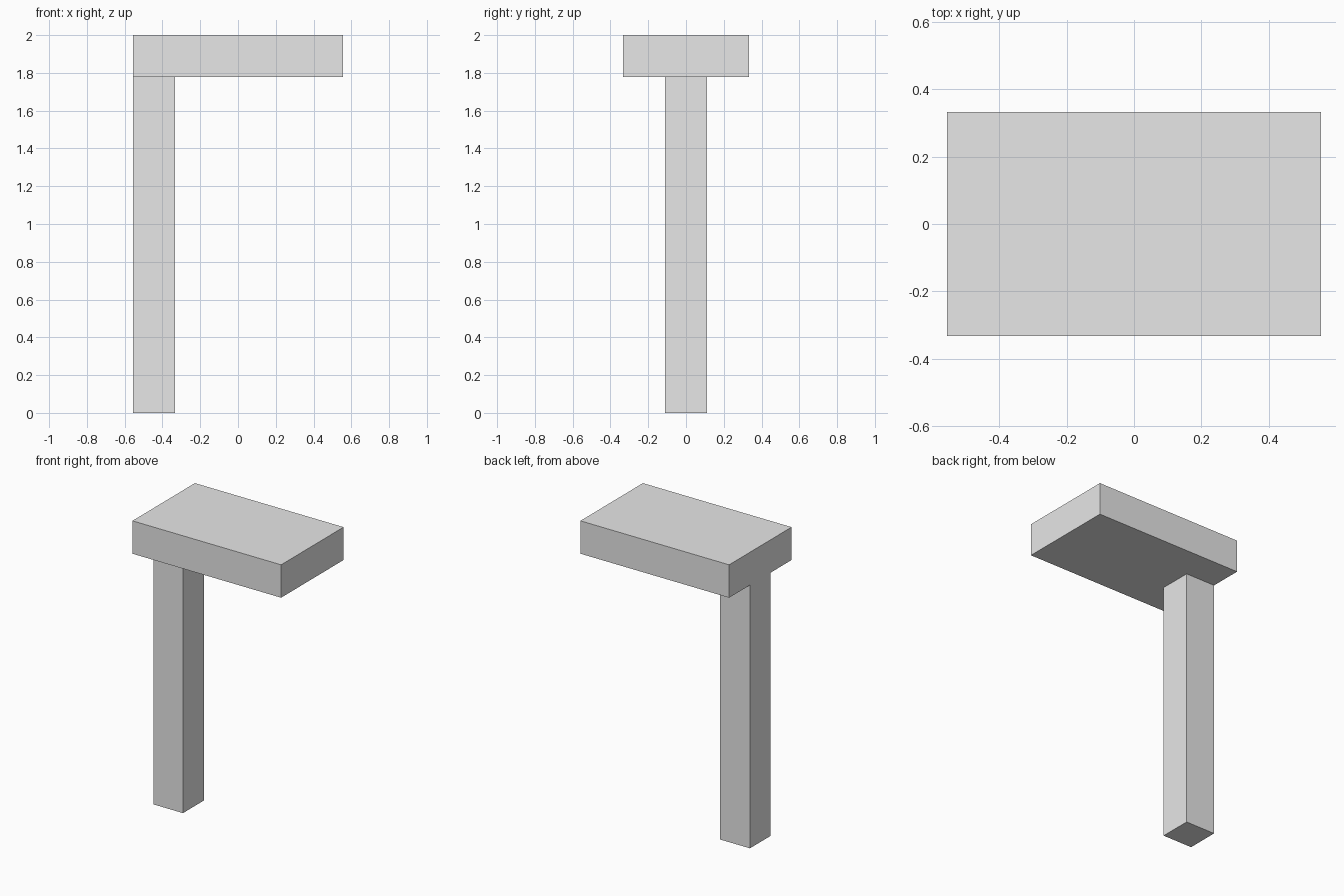
import bpy

old = bpy.data.objects.get("Cube")
if old:
    bpy.data.objects.remove(old, do_unlink=True)

UNIT = 2 / 9  # post thickness; every other size is a multiple of it

# Plain grey for the whole model
grey = bpy.data.materials.new("light_grey")
grey.use_nodes = True
colour = (0.8, 0.8, 0.8, 1)
grey.diffuse_color = colour
grey.node_tree.nodes["Principled BSDF"].inputs["Base Color"].default_value = colour


def block(name, size, centre):
    """Add a box measured in units, with its scale applied."""
    bpy.ops.mesh.primitive_cube_add(size=1, location=[c * UNIT for c in centre])
    obj = bpy.context.object
    obj.name = obj.data.name = name
    obj.scale = [s * UNIT for s in size]
    bpy.ops.object.transform_apply(location=False, rotation=False, scale=True)
    obj.data.materials.append(grey)
    return obj


# Upright post, flush with the right end of the slab
block("post", (1, 1, 8), (-2, 0, 4))

# Overhanging slab on top
block("top_slab", (5, 3, 1), (0, 0, 8.5))
